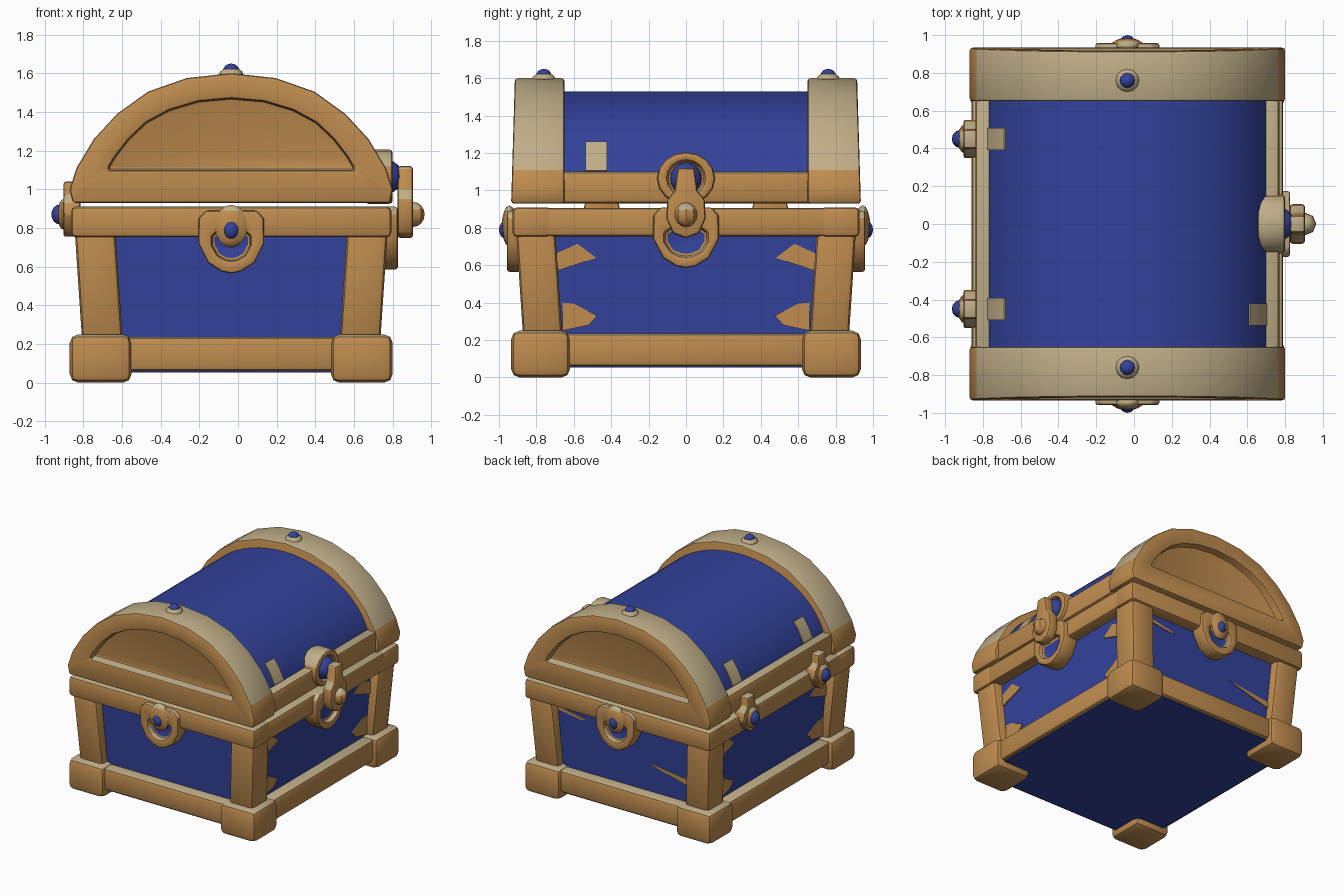
import bpy, bmesh, math
from mathutils import Matrix, Vector

if "Cube" in bpy.data.objects:
    bpy.data.objects.remove(bpy.data.objects["Cube"])

CX = -0.035                      # the body sits slightly left of the lock


def material(name, srgb):
    m = bpy.data.materials.new(name)
    m.diffuse_color = [((c + 0.055) / 1.055) ** 2.4 for c in srgb] + [1]
    m.use_nodes = True
    m.node_tree.nodes["Principled BSDF"].inputs["Base Color"].default_value = m.diffuse_color
    return m


WOOD = material("warm_wood", (0.75, 0.55, 0.31))
TRIM = material("pale_trim", (0.75, 0.68, 0.53))
BLUE = material("deep_blue", (0.20, 0.26, 0.61))


def side(angle, shift=0.0):
    """Frame of one chest side: 0 front, pi back, pi/2 right, -pi/2 left."""
    return Matrix.Translation((CX, shift, 0)) @ Matrix.Rotation(angle, 4, 'Z')


FRONT, BACK = side(0), side(math.pi)
RIGHT, LEFT = side(math.pi / 2), side(-math.pi / 2)


def finish(name, bm, frame, mat, bevel=0.0, floor=None):
    """Bevel, colour (upward wood faces are pale) and smooth a part."""
    bmesh.ops.transform(bm, matrix=frame, verts=bm.verts)
    bmesh.ops.recalc_face_normals(bm, faces=bm.faces)
    if floor:
        floor.material_index = 2
    if bevel:
        sharp = [e for e in bm.edges if len(e.link_faces) == 2 and e.calc_face_angle() > 0.6]
        bmesh.ops.bevel(bm, geom=sharp, offset=bevel, segments=2, profile=0.5,
                        affect='EDGES', clamp_overlap=True, material=0)
    bm.normal_update()
    if mat == WOOD:
        for f in bm.faces:
            if f.material_index != 2:
                f.material_index = 1 if f.normal.z > 0.42 else 0
    me = bpy.data.meshes.new(name)
    bm.to_mesh(me)
    bm.free()
    for m in ([WOOD, TRIM, BLUE] if mat == WOOD else [mat]):
        me.materials.append(m)
    me.shade_smooth()
    me.set_sharp_from_angle(angle=math.radians(35))
    ob = bpy.data.objects.new(name, me)
    bpy.context.collection.objects.link(ob)
    return ob


def box(name, xs, ys, zs, mat=WOOD, lean=0.0, bevel=0.03):
    """Block whose top leans outward from the chest centre."""
    bm = bmesh.new()
    bmesh.ops.create_cube(bm, size=1)
    for v in bm.verts:
        top = v.co.z > 0
        x, y = xs[v.co.x > 0], ys[v.co.y > 0]
        if top:
            x += math.copysign(lean, x)
            y += math.copysign(lean, y)
        v.co = (x, y, zs[top])
    return finish(name, bm, FRONT, mat, bevel)


def mirrored(half):
    return half + [(-u, v) for u, v in reversed(half) if u > 1e-5]


def prism(name, frame, pts, w0, w1, mat=WOOD, bevel=0.0):
    """Outline (across, up) extruded outward from w0 to w1."""
    bm = bmesh.new()
    a, b = [[bm.verts.new((u, -w, v)) for u, v in pts] for w in (w0, w1)]
    bm.faces.new(a)
    bm.faces.new(b)
    for i in range(len(pts)):
        j = (i + 1) % len(pts)
        bm.faces.new((a[i], a[j], b[j], b[i]))
    return finish(name, bm, frame, mat, bevel)


def framed(name, frame, outer, inner, w0, w1, wf, blue_floor, bevel, taper=0.0):
    """Solid plate with a sunken centre at depth wf."""
    outer, inner = mirrored(outer), mirrored(inner)
    bm = bmesh.new()

    def loop(pts, w, t=0.0):
        return [bm.verts.new((u, -(w - t * (v - 0.93)), v)) for u, v in pts]
    loops = [loop(outer, w0), loop(outer, w1, taper), loop(inner, w1, taper), loop(inner, wf)]
    bm.faces.new(loops[0])
    floor = bm.faces.new(loops[3])
    n = len(outer)
    for a, b in zip(loops, loops[1:]):
        for i in range(n):
            j = (i + 1) % n
            bm.faces.new((a[i], a[j], b[j], b[i]))
    return finish(name, bm, frame, WOOD, bevel, floor if blue_floor else None)


def ball(name, frame, centre, size, mat, seg=12):
    u, w, v = centre
    bm = bmesh.new()
    bmesh.ops.create_uvsphere(bm, u_segments=seg, v_segments=8, radius=1)
    bmesh.ops.scale(bm, vec=Vector(size), verts=bm.verts)
    bmesh.ops.translate(bm, vec=(u, -w, v), verts=bm.verts)
    return finish(name, bm, frame, mat)


# Lower body: blue box and floor
box("body_panels", (-0.70, 0.70), (-0.80, 0.80), (0.07, 0.885), BLUE, 0.04, 0)
box("floor_panel", (-0.77, 0.77), (-0.87, 0.87), (0.052, 0.08), BLUE, 0, 0)

# Feet, leaning corner posts, base beams and top rim
for sx in (-1, 1):
    for sy in (-1, 1):
        tag = ("left" if sx < 0 else "right") + ("_front" if sy < 0 else "_back")
        box("foot_" + tag, sorted((sx * 0.515, sx * 0.835)), sorted((sy * 0.62, sy * 0.935)),
            (0, 0.25), bevel=0.045)
        box("post_" + tag, sorted((sx * 0.56, sx * 0.77)), sorted((sy * 0.66, sy * 0.87)),
            (0.2, 0.80), lean=0.04)
for s, x_tag, y_tag in ((-1, "left", "front"), (1, "right", "back")):
    box("base_beam_" + x_tag, sorted((s * 0.6, s * 0.80)), (-0.75, 0.75), (0.06, 0.235), bevel=0.025)
    box("base_beam_" + y_tag, (-0.65, 0.65), sorted((s * 0.7, s * 0.90)), (0.06, 0.235), bevel=0.025)
    box("rim_" + x_tag, sorted((s * 0.62, s * 0.825)), (-0.86, 0.86), (0.755, 0.907), bevel=0.025)
    box("rim_" + y_tag, (-0.828, 0.828), sorted((s * 0.72, s * 0.928)), (0.752, 0.91), bevel=0.025)
    # Lid side rails
    box("lid_rail_" + x_tag, sorted((s * 0.66, s * 0.805)), (-0.70, 0.70), (0.93, 1.10), bevel=0.025)


# Lid barrel, and small plates lying on it
def arc(t0, t1, off, n):
    ts = [t0 + (t1 - t0) * i / n for i in range(n + 1)]
    return [((0.76 + off) * math.cos(t), 0.95 + (0.58 + off) * math.sin(t)) for t in ts]


prism("lid_barrel", FRONT, arc(0, math.pi, 0, 32), -0.68, 0.68, BLUE)
for i, (t0, t1, y) in enumerate(((2.585, 2.87, 0.45), (2.585, 2.87, -0.45), (0.27, 0.557, -0.48))):
    pts = arc(t0, t1, 0.008, 4) + arc(t1, t0, -0.01, 4)
    prism("barrel_plate_%d" % i, FRONT, pts, -y - 0.058, -y + 0.058, TRIM)

# Arched lid ends with a sunken half-moon
ARCH = [(0.82, 0.93), (0.835, 1.0), (0.80, 1.11), (0.71, 1.26), (0.59, 1.39),
        (0.43, 1.505), (0.23, 1.575), (0, 1.60)]
MOON = [(0.635, 1.10), (0.63, 1.12), (0.60, 1.17), (0.53, 1.26), (0.44, 1.345),
        (0.32, 1.41), (0.17, 1.455), (0, 1.47)]

# Shield-shaped handle plate with a blue opening
SHIELD = [(0.13, 0.89), (0.17, 0.85), (0.17, 0.72), (0.12, 0.62), (0.05, 0.575), (0, 0.565)]
OPENING = [(0.06, 0.79), (0.10, 0.76), (0.10, 0.71), (0.07, 0.655), (0.03, 0.635), (0, 0.63)]

for tag, frame in (("front", FRONT), ("back", BACK)):
    framed("lid_arch_" + tag, frame, ARCH, MOON, 0.65, 0.935, 0.86, False, 0.022, 0.03)
    framed("handle_" + tag, frame, SHIELD, OPENING, 0.84, 0.958, 0.92, True, 0.014)
    ball("handle_knob_" + tag, frame, (0, 0.945, 0.81), (0.088, 0.04, 0.11), WOOD, 10)
    ball("handle_gem_" + tag, frame, (0, 0.96, 0.79), (0.042, 0.04, 0.05), BLUE)
    ball("lid_gem_collar_" + tag, frame, (0, 0.76, 1.595), (0.062, 0.062, 0.035), TRIM)
    ball("lid_gem_" + tag, frame, (0, 0.76, 1.612), (0.042, 0.042, 0.038), BLUE)

# Lock on the right side: round boss, lower loop and hanging clasp
circle = [(math.cos(t), math.sin(t)) for t in (math.pi * (i / 8 - 0.5) for i in range(9))]
circle = [(max(u, 0) if abs(u) > 1e-6 else 0, v) for u, v in circle]
framed("lock_boss", RIGHT, [(0.155 * u, 1.065 + 0.14 * v) for u, v in circle],
       [(0.10 * u, 1.065 + 0.095 * v) for u, v in circle], 0.69, 0.835, 0.80, True, 0.018)
ball("lock_gem", RIGHT, (0, 0.81, 1.065), (0.085, 0.075, 0.085), BLUE, 16)
framed("lock_loop", RIGHT, [(u * 1.03, v + 0.02) for u, v in SHIELD],
       [(u * 1.15, v + 0.015) for u, v in OPENING], 0.73, 0.862, 0.825, True, 0.016)
CLASP = [(0.045, 1.12), (0.06, 1.0), (0.10, 0.95), (0.105, 0.85), (0.07, 0.77), (0, 0.745)]
prism("lock_clasp", RIGHT, mirrored(CLASP), 0.86, 0.94, WOOD, 0.016)
ball("clasp_stud", RIGHT, (0, 0.94, 0.87), (0.06, 0.06, 0.065), WOOD, 8)

# Two hinges on the left side
HINGE = [(0.05, 1.04), (0.05, 0.97), (0.09, 0.93), (0.105, 0.87), (0.06, 0.79), (0, 0.75)]
for tag, y in (("front", -0.45), ("back", 0.45)):
    frame = side(-math.pi / 2, y)
    prism("hinge_plate_" + tag, frame, mirrored(HINGE), 0.78, 0.868, WOOD, 0.015)
    ball("hinge_collar_" + tag, frame, (0, 0.865, 0.87), (0.075, 0.035, 0.08), WOOD, 10)
    ball("hinge_gem_" + tag, frame, (0, 0.885, 0.87), (0.048, 0.045, 0.052), BLUE)

# Wooden splinters on the blue side panels
UPPER = [(0.69, 0.57), (0.70, 0.66), (0.58, 0.715), (0.48, 0.64)]
LOWER = [(0.66, 0.25), (0.66, 0.40), (0.60, 0.395), (0.475, 0.33), (0.52, 0.28)]
for tag, frame in (("right", RIGHT), ("left", LEFT)):
    for s in (-1, 1):
        for part, pts, w in (("upper", UPPER, 0.727), ("lower", LOWER, 0.714)):
            prism("splinter_%s_%s_%d" % (part, tag, s), frame, [(s * u, v) for u, v in pts],
                  w - 0.02, w + 0.008)
prism("crack_splinter_upper", BACK, [(-0.59, 0.72), (-0.59, 0.69), (-0.38, 0.66), (-0.34, 0.67)],
      0.80, 0.836)
prism("crack_splinter_lower", BACK, [(0.2, 0.47), (0.58, 0.42), (0.58, 0.37), (0.32, 0.435)],
      0.79, 0.825)
